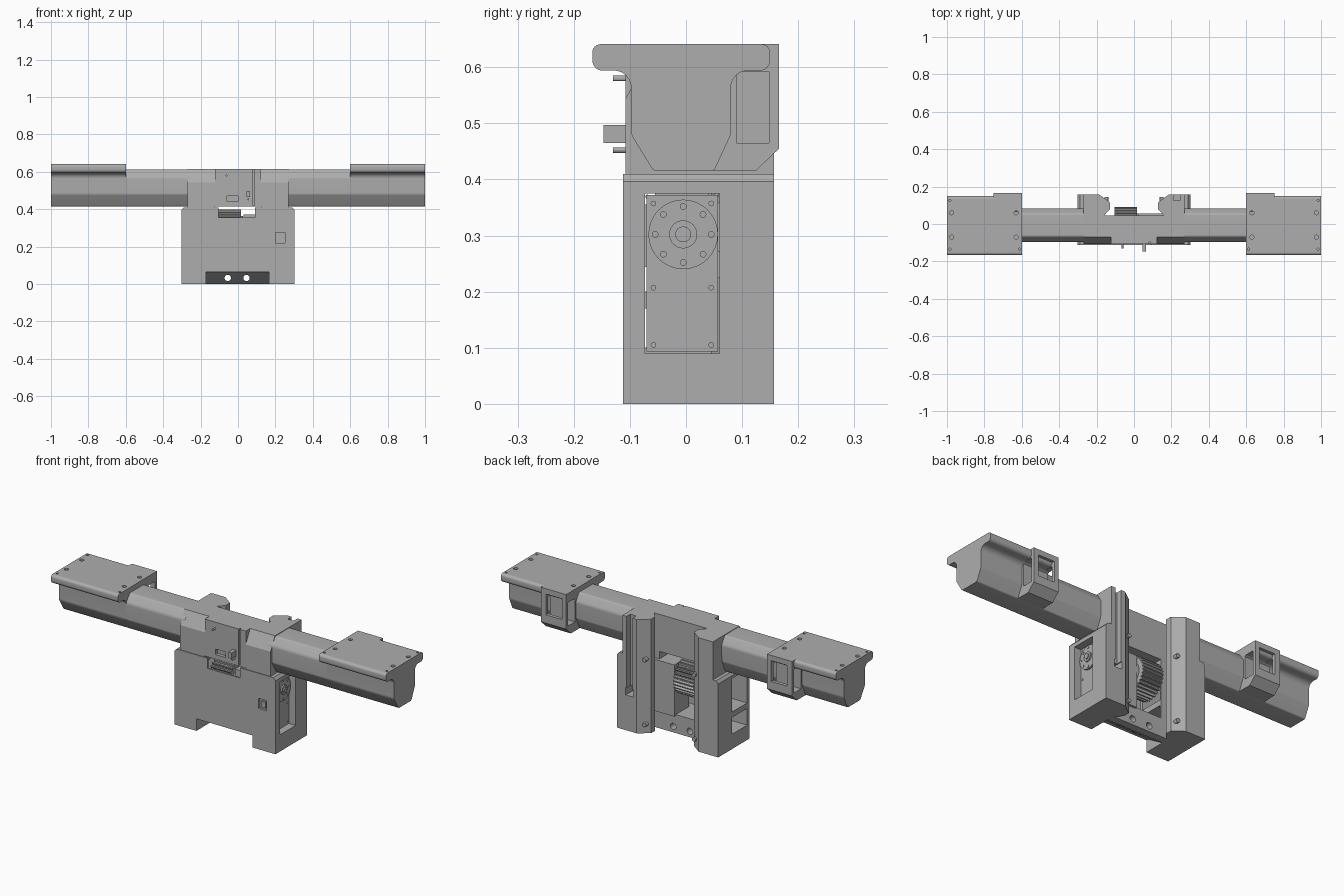
import bpy
import bmesh
from math import pi, cos, sin, tan, radians
from mathutils import Vector, Matrix

cube = bpy.data.objects.get("Cube")
if cube:
    bpy.data.objects.remove(cube, do_unlink=True)

grey = bpy.data.materials.new("plain grey")
grey.use_nodes = True
grey.diffuse_color = (0.42, 0.42, 0.42, 1)
grey.node_tree.nodes["Principled BSDF"].inputs["Base Color"].default_value = grey.diffuse_color


def finish(name, bm):
    bmesh.ops.recalc_face_normals(bm, faces=bm.faces[:])
    mesh = bpy.data.meshes.new(name)
    bm.to_mesh(mesh)
    bm.free()
    mesh.materials.append(grey)
    obj = bpy.data.objects.new(name, mesh)
    bpy.context.collection.objects.link(obj)
    return obj


def prism(name, outline, axis, start, end):
    """Extrude a flat outline along an axis from start to end."""
    place = {"x": lambda p, d: (d, p[0], p[1]),
             "y": lambda p, d: (p[0], d, p[1]),
             "z": lambda p, d: (p[0], p[1], d)}[axis]
    bm = bmesh.new()
    rings = [[bm.verts.new(place(p, d)) for p in outline] for d in (start, end)]
    bm.faces.new(rings[0])
    bm.faces.new(rings[1])
    for i in range(len(outline)):
        j = (i + 1) % len(outline)
        bm.faces.new((rings[0][i], rings[0][j], rings[1][j], rings[1][i]))
    return finish(name, bm)


def box(name, x, y, z):
    return prism(name, [(x[0], y[0]), (x[1], y[0]), (x[1], y[1]), (x[0], y[1])], "z", *z)


def disc(name, centre, radius, axis, start, end, sides=32):
    ring = [(centre[0] + radius * cos(2 * pi * i / sides),
             centre[1] + radius * sin(2 * pi * i / sides)) for i in range(sides)]
    return prism(name, ring, axis, start, end)


def fillet(corners, steps=6):
    """Round each (u, v, radius) corner of a closed outline."""
    result = []
    for i, (u, v, r) in enumerate(corners):
        here = Vector((u, v))
        a = (Vector(corners[i - 1][:2]) - here).normalized()
        b = (Vector(corners[(i + 1) % len(corners)][:2]) - here).normalized()
        reach = r / tan(a.angle(b) / 2)
        p, q = here + a * reach, here + b * reach
        centre = here + (a + b).normalized() * (r / sin(a.angle(b) / 2))
        for k in range(steps + 1):
            way = p.lerp(q, k / steps) - centre
            result.append(tuple(centre + way.normalized() * r))
    return result


def cut(target, *cutters):
    for cutter in cutters:
        cutter.hide_render = True
        mod = target.modifiers.new("cut", "BOOLEAN")
        mod.operation = "DIFFERENCE"
        mod.solver = "EXACT"
        mod.object = cutter
        bpy.context.view_layer.objects.active = target
        bpy.ops.object.modifier_apply(modifier=mod.name)
        bpy.data.objects.remove(cutter, do_unlink=True)


def smooth(obj):
    bpy.ops.object.select_all(action="DESELECT")
    obj.select_set(True)
    bpy.context.view_layer.objects.active = obj
    bpy.ops.object.shade_smooth_by_angle(angle=radians(30))


def plan(width, front):
    """Housing footprint: front wall with two rear columns."""
    half = [(width, front), (width, 0.157), (0.185, 0.157),
            (0.128, 0.115), (0.128, 0.08), (0.16, 0.045)]
    return half + [(-x, y) for x, y in reversed(half)]


# Lower and upper housing
lower = prism("lower_housing", plan(0.302, -0.112), "z", 0, 0.41)
upper = prism("upper_housing", plan(0.27, -0.108), "z", 0.405, 0.615)

for s in (-1, 1):
    # Shoulder chamfers and sloped front top edges
    cut(lower, prism("cutter", [(s * 0.285, 0.415), (s * 0.31, 0.415), (s * 0.31, 0.387)],
                     "y", -0.2, 0.2))
    cut(upper, prism("cutter", [(-0.12, 0.52), (-0.065, 0.625), (-0.12, 0.625)],
                     "x", s * 0.122, s * 0.28))
    # Slots down the rear columns
    slot_x = sorted((s * 0.21, s * 0.245))
    if s > 0:
        cut(lower, box("cutter", slot_x, (0.125, 0.17), (0.2, 0.42)))
        cut(upper, box("cutter", slot_x, (0.125, 0.17), (0.4, 0.62)))
        cut(lower, box("cutter", (0.205, 0.25), (0.1, 0.17), (0.19, 0.23)))

# Gear cavity, front window, servo pocket, side windows, label recess
cut(lower,
    box("cutter", (-0.126, 0.126), (-0.103, 0.06), (0.1, 0.43)),
    box("cutter", (-0.105, 0.09), (-0.12, 0), (0.355, 0.43)),
    box("cutter", (0.1, 0.31), (-0.073, 0.06), (0.09, 0.375)),
    box("cutter", (-0.31, -0.11), (-0.09, 0.04), (0.2, 0.38)),
    box("cutter", (-0.31, -0.11), (-0.09, 0.04), (0.08, 0.17)),
    box("cutter", (0.2, 0.25), (-0.12, -0.1), (0.22, 0.275)),
    prism("cutter", [(-0.12, -0.01), (-0.12, 0.065), (-0.1, 0.065), (0.02, -0.01)],
          "x", -0.17, 0.165))
for x in (-0.055, 0.045):
    cut(lower, disc("cutter", (x, 0.032), 0.017, "y", -0.12, 0.06, 20))
cut(upper,
    box("cutter", (-0.126, 0.126), (-0.12, 0.06), (0.4, 0.415)),
    box("cutter", (0.08, 0.087), (-0.12, -0.095), (0.42, 0.62)),
    box("cutter", (-0.06, 0), (-0.12, -0.09), (0.44, 0.47)))
box("label_plate", (0.215, 0.24), (-0.108, -0.099), (0.23, 0.262))

# Front connectors
box("front_plug", (0.045, 0.065), (-0.147, -0.1), (0.465, 0.497))
for x, z in ((-0.062, 0.58), (0.055, 0.452)):
    disc("front_pin", (x, z), 0.005, "y", -0.13, -0.1, 12)

# Servo with horn and screws
axle = (-0.005, 0.302)
box("servo_body", (0.03, 0.265), (-0.07, 0.057), (0.093, 0.372))
box("servo_tab", (0.15, 0.26), (0.05, 0.068), (0.225, 0.272))
for radius, end in ((0.062, 0.275), (0.025, 0.282), (0.014, 0.288)):
    smooth(disc("servo_horn", axle, radius, "x", 0.26, end))
for i in range(8):
    a = i * pi / 4
    disc("horn_screw", (axle[0] + 0.05 * cos(a), axle[1] + 0.05 * sin(a)),
         0.006, "x", 0.27, 0.278, 12)
for y in (-0.058, 0.045):
    for z in (0.105, 0.207, 0.357):
        disc("servo_screw", (y, z), 0.005, "x", 0.26, 0.268, 12)

# Toothed drive wheel on its axle
teeth = 30
wheel = []
for i in range(teeth * 4):
    r = 0.096 if i % 4 < 2 else 0.084
    a = 2 * pi * i / (teeth * 4)
    wheel.append((axle[0] + r * cos(a), axle[1] + r * sin(a)))
prism("drive_wheel", wheel, "x", -0.105, 0.015)
smooth(disc("wheel_hub", axle, 0.06, "x", 0.01, 0.028))
smooth(disc("wheel_axle", axle, 0.02, "x", -0.13, 0.03))

# Cross sections of the arms and the end mounts
arm = fillet([(-0.066, 0.612, 0.015), (-0.097, 0.57, 0.03), (-0.097, 0.48, 0.02),
              (-0.058, 0.415, 0.01), (0.05, 0.415, 0.01), (0.08, 0.48, 0.02),
              (0.082, 0.57, 0.03), (0.055, 0.612, 0.015)])
mount = fillet([(-0.167, 0.641, 0.015), (-0.167, 0.594, 0.018), (-0.098, 0.594, 0.03),
                (-0.098, 0.48, 0.03), (-0.058, 0.415, 0.01), (0.05, 0.415, 0.01),
                (0.08, 0.48, 0.03), (0.08, 0.594, 0.03), (0.15, 0.594, 0.018),
                (0.15, 0.641, 0.015)])
clip = [(0.04, 0.416), (0.125, 0.416), (0.166, 0.455), (0.166, 0.641), (0.07, 0.641)]

for s, side in ((1, "left"), (-1, "right")):
    smooth(prism(side + "_arm", arm, "x", s * 0.25, s * 0.61))
    # End mount with bolt holes in its top plate
    end = prism(side + "_end_mount", mount, "x", s * 0.6, s)
    for x, radius, rows in ((0.975, 0.011, (0.06, -0.07)), (0.63, 0.011, (0.06, -0.07)),
                            (0.985, 0.006, (0.125, -0.135)), (0.612, 0.006, (0.125, -0.135))):
        for y in rows:
            cut(end, disc("cutter", (s * x, y), radius, "z", 0.61, 0.66, 16))
    smooth(end)
    # Open rear clip
    bracket = prism(side + "_rear_clip", clip, "x", s * 0.6, s * 0.75)
    cut(bracket,
        box("cutter", (-1, 1), (0.09, 0.148), (0.465, 0.592)),
        box("cutter", sorted((s * 0.625, s * 0.72)), (0.1, 0.2), (0.5, 0.612)))
    # Rail screws on the column flanges
    for z in (0.05, 0.4):
        disc(side + "_rail_screw", (s * 0.148, z), 0.011, "y", 0.1, 0.145, 16)
